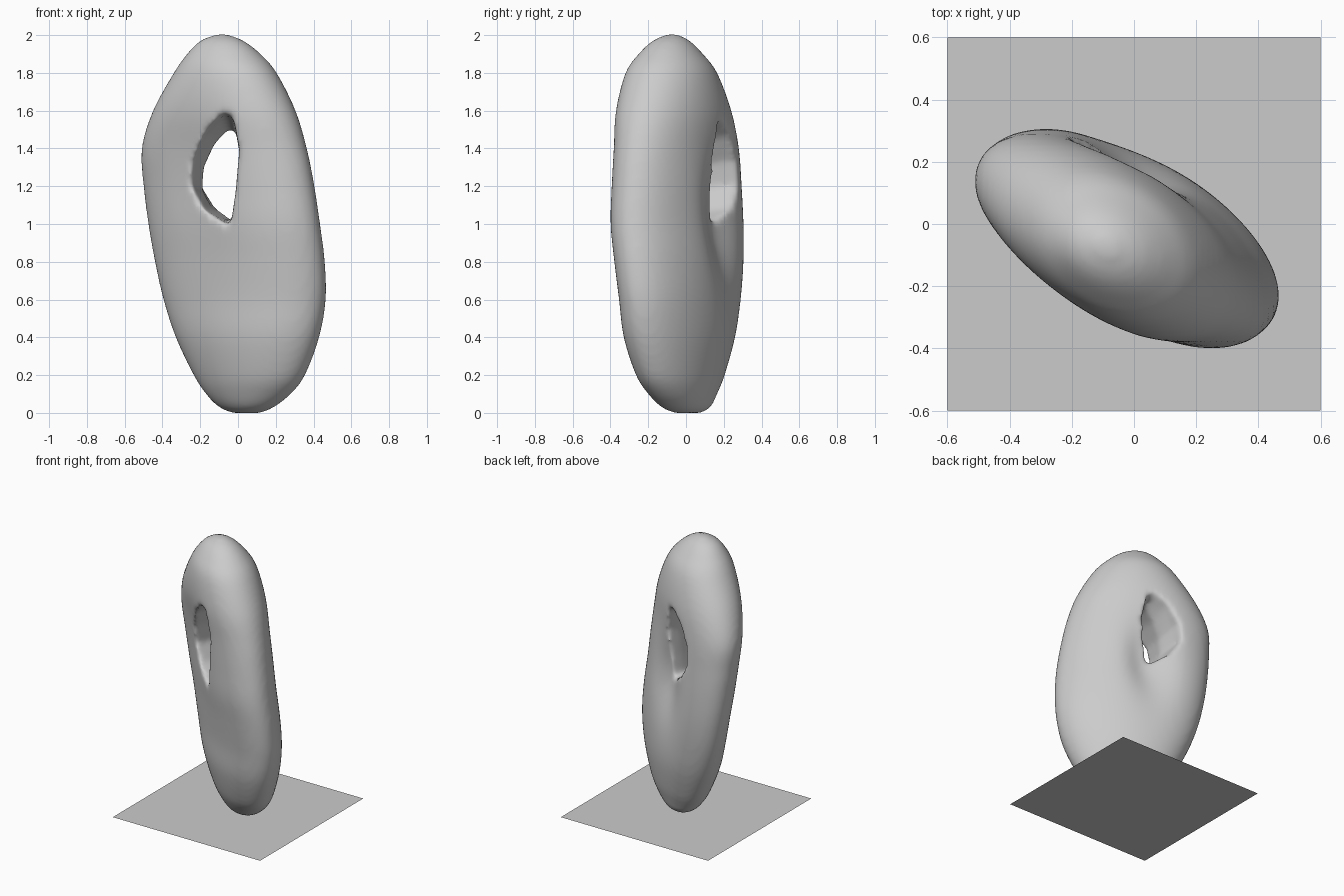
import bpy, bmesh, math

if "Cube" in bpy.data.objects:
    bpy.data.objects.remove(bpy.data.objects["Cube"])

# Body sections: z, x min, x max, y min, y max, skew (diagonal lean of the oval)
ROWS = [
    (0.00, -0.03, 0.12, -0.06, 0.08, -0.4), (0.03, -0.10, 0.19, -0.13, 0.13, -0.45),
    (0.10, -0.17, 0.28, -0.20, 0.165, -0.5), (0.20, -0.235, 0.355, -0.265, 0.205, -0.53),
    (0.40, -0.33, 0.43, -0.33, 0.26, -0.56), (0.60, -0.395, 0.465, -0.355, 0.29, -0.6),
    (0.80, -0.44, 0.46, -0.38, 0.305, -0.61), (1.00, -0.475, 0.435, -0.40, 0.305, -0.6),
    (1.20, -0.50, 0.405, -0.395, 0.295, -0.58), (1.40, -0.51, 0.365, -0.385, 0.28, -0.54),
    (1.60, -0.45, 0.305, -0.375, 0.24, -0.42), (1.80, -0.34, 0.205, -0.325, 0.165, -0.28),
    (1.90, -0.27, 0.12, -0.255, 0.09, -0.22), (1.97, -0.20, 0.03, -0.18, 0.02, -0.2),
    (2.005, -0.11, -0.06, -0.10, -0.05, -0.2),
]


def spline(p0, p1, p2, p3, t):
    return [b + 0.5 * t * (c - a + t * (2 * a - 5 * b + 4 * c - d + t * (3 * (b - c) + d - a)))
            for a, b, c, d in zip(p0, p1, p2, p3)]


def loft(name, rings):
    bm = bmesh.new()
    loops = [[bm.verts.new(p) for p in ring] for ring in rings]
    n = len(loops[0])
    for a, b in zip(loops, loops[1:]):
        for i in range(n):
            bm.faces.new((a[i], a[(i + 1) % n], b[(i + 1) % n], b[i]))
    bm.faces.new(loops[0][::-1])
    bm.faces.new(loops[-1])
    bmesh.ops.recalc_face_normals(bm, faces=bm.faces)
    me = bpy.data.meshes.new(name)
    bm.to_mesh(me)
    bm.free()
    ob = bpy.data.objects.new(name, me)
    bpy.context.collection.objects.link(ob)
    return ob


def bump(x, z, cx, cz, wx, wz):
    return math.exp(-((x - cx) / wx) ** 2 - ((z - cz) / wz) ** 2)


# Standing pebble-like body, flattened at the front left and dented behind the hole
def body_ring(row):
    z, x0, x1, y0, y1, skew = row
    cx, cy, hx, hy = (x0 + x1) / 2, (y0 + y1) / 2, (x1 - x0) / 2, (y1 - y0) / 2
    ring = []
    for i in range(72):
        t = math.tau * i / 72
        x = cx + hx * math.cos(t)
        y = cy + hy * math.cos(t + math.acos(skew))
        if math.sin(t) < 0:
            y += math.sin(t) * 0.085 * bump(x, z, 0.02, 1.02, 0.13, 0.3)
        else:
            y += math.sin(t) * 0.085 * bump(x, z, -0.3, 1.2, 0.26, 0.5)
        ring.append((x, y, z))
    return ring


rings = []
last = len(ROWS) - 1
for k in range(last):
    ctrl = [ROWS[min(max(k + j, 0), last)] for j in (-1, 0, 1, 2)]
    rings += [body_ring(spline(*ctrl, s / 5)) for s in range(5)]
rings.append(body_ring(ROWS[last]))
body = loft("stone_body", rings)

# Hole cutter: teardrop opening flared towards the front and back
HOLE = [(-0.02, 1.0), (-0.13, 1.07), (-0.19, 1.18), (-0.18, 1.3), (-0.125, 1.42),
        (-0.05, 1.5), (-0.01, 1.49), (0.015, 1.34), (0.0, 1.15)]


def hole_ring(y, sx, sz, dx, dz):
    return [(x * sx + dx, y, 1.27 + (z - 1.27) * sz + dz) for x, z in HOLE]


cutter = loft("hole_cutter", [
    hole_ring(-0.6, 1.6, 1.35, -0.02, 0.06), hole_ring(-0.15, 1.25, 1.12, -0.01, 0.03),
    hole_ring(0.05, 1.0, 1.0, 0.0, 0.0), hole_ring(0.2, 1.25, 1.1, 0.04, 0.03),
    hole_ring(0.5, 1.5, 1.2, 0.1, 0.04)])
cutter.hide_render = True
cutter.hide_viewport = True

cut = body.modifiers.new("hole", "BOOLEAN")
cut.operation = "DIFFERENCE"
cut.solver = "EXACT"
cut.object = cutter
rem = body.modifiers.new("blend", "REMESH")
rem.mode = "VOXEL"
rem.voxel_size = 0.018
rem.use_smooth_shade = True
smooth = body.modifiers.new("soften", "SMOOTH")
smooth.factor = 0.5
smooth.iterations = 8

# Thin square base sheet
bpy.ops.mesh.primitive_plane_add(size=1.2, location=(0, 0, 0))
bpy.context.object.name = "base_sheet"
